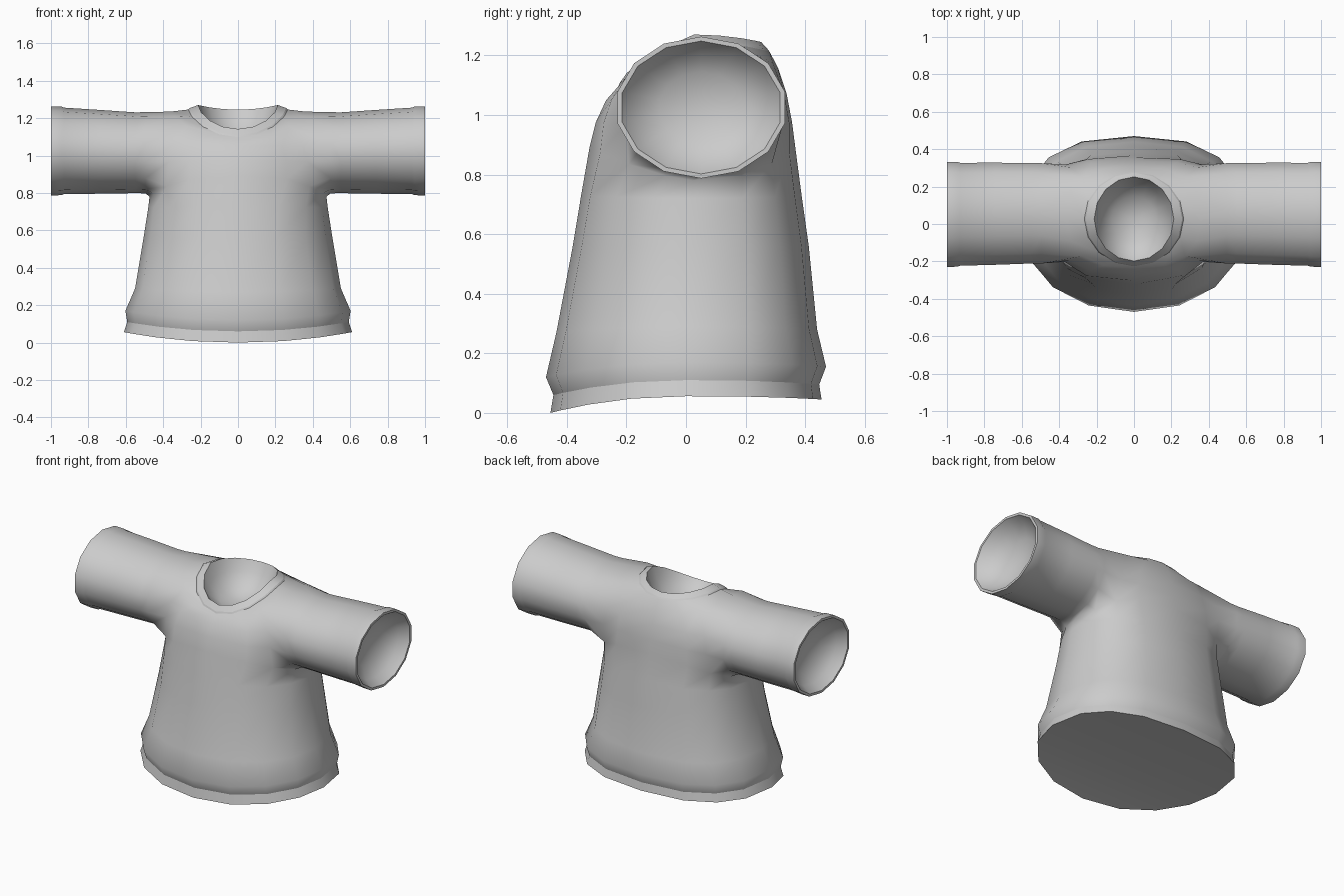
import bpy, bmesh, math

if "Cube" in bpy.data.objects:
    bpy.data.objects.remove(bpy.data.objects["Cube"])

N = 16      # sides round the body
M = 14      # sides round each sleeve

cloth = bpy.data.materials.new("grey_cloth")
cloth.diffuse_color = (0.6, 0.6, 0.6, 1)
cloth.use_nodes = True
cloth.node_tree.nodes["Principled BSDF"].inputs["Base Color"].default_value = cloth.diffuse_color

bm = bmesh.new()
sharp = []


def power(v, e):
    return math.copysign(abs(v) ** e, v)


def body_ring(rx, front, back, zf, zs, zb, ef=(1, 1), eb=(0.8, 0.8), dip=2.0):
    """Ring through a front, a side and a back height; starts at +x.
    ef and eb square off the front and back in x and y, dip rounds the front height."""
    ring = []
    for k in range(N):
        a = math.tau * k / N
        c, s = math.cos(a), math.sin(a)
        zend, (ex, ey), ez = (zb, eb, 2.0) if s > 0 else (zf, ef, dip)
        ring.append(bm.verts.new((rx * power(c, ex),
                                  (front + back) / 2 + (back - front) / 2 * power(s, ey),
                                  zs + (zend - zs) * abs(s) ** ez)))
    return ring


def sleeve_ring(side, x, cy, cz, ry, rz):
    """Ring across a sleeve, starting at its lower front."""
    ring = []
    wide = ry / math.cos(math.pi / M)
    for i in range(M):
        a = -math.pi / 2 + (i - 2) * math.tau / M
        ring.append(bm.verts.new((side * x, cy + wide * math.cos(a), cz + rz * math.sin(a))))
    return ring


def loft(a, b, skip=()):
    n = len(a)
    for i in range(n):
        if i not in skip:
            bm.faces.new((a[i], a[(i + 1) % n], b[(i + 1) % n], b[i]))


def cap(ring, point):
    c = bm.verts.new(point)
    for i in range(len(ring)):
        bm.faces.new((ring[i], ring[(i + 1) % len(ring)], c))


def strip_cap(ring):
    """Close a ring with strips running straight across in x."""
    h = N // 2
    for k in range(-h // 2, h // 2):
        quad = [ring[k % N], ring[(k + 1) % N], ring[(h - k - 1) % N], ring[(h - k) % N]]
        bm.faces.new(list(dict.fromkeys(quad)))


# Hem, body, shoulders, raised collar and neck hollow
ROUND = ((1, 1), (1, 1))
rows = [body_ring(*r) for r in [
    (0.61, -0.455, 0.455, 0.0, 0.056, 0.045, (0.95, 0.95)),
    (0.592, -0.445, 0.447, 0.06, 0.11, 0.095, (0.95, 0.95)),
    (0.602, -0.47, 0.47, 0.12, 0.17, 0.155, (0.95, 0.95)),
    (0.55, -0.435, 0.44, 0.27, 0.29, 0.28, (0.95, 0.95)),
    (0.505, -0.38, 0.412, 0.56, 0.56, 0.56, (0.95, 1)),
    (0.48, -0.352, 0.388, 0.73, 0.72, 0.73, (0.8, 1.1), (0.75, 0.8)),
    (0.473, -0.324, 0.367, 0.89, 0.78, 0.89, (0.62, 1.4), (0.65, 0.75)),
    (0.455, -0.303, 0.356, 0.975, 0.96, 0.975, (0.6, 1.05), (0.65, 0.35)),
    (0.43, -0.268, 0.338, 1.05, 1.07, 1.07, (0.62, 0.8), (0.65, 0.35)),
    (0.36, -0.238, 0.308, 1.08, 1.235, 1.16, (0.8, 0.8), (0.8, 0.7)),
    (0.266, -0.226, 0.28, 1.098, 1.246, 1.213, *ROUND, 1.4),
    (0.258, -0.222, 0.274, 1.108, 1.254, 1.221, *ROUND, 1.4),
    (0.213, -0.198, 0.252, 1.142, 1.27, 1.245, *ROUND, 1.25),
    (0.185, -0.165, 0.22, 1.105, 1.19, 1.18, *ROUND, 1.5),
    (0.12, -0.095, 0.15, 1.075, 1.10, 1.10, *ROUND),
]]
ARMS = (6, 9)
right_gap = {14, 15, 0, 1}
left_gap = {6, 7, 8, 9}
for r in range(len(rows) - 1):
    skip = right_gap | left_gap if ARMS[0] <= r < ARMS[1] else ()
    loft(rows[r], rows[r + 1], skip)
strip_cap(rows[0])
cap(rows[-1], (0, 0.03, 1.065))
sharp += [rows[0], rows[1], rows[10], rows[11], rows[12]]

# Sleeves grow out of the gaps in the body sides
for side in (1, -1):
    cols = [14, 15, 0, 1, 2] if side > 0 else [10, 9, 8, 7, 6]
    lo, hi = ARMS
    hole = ([rows[lo][c] for c in cols] +
            [rows[r][cols[-1]] for r in range(lo + 1, hi)] +
            [rows[hi][c] for c in reversed(cols)] +
            [rows[r][cols[0]] for r in range(hi - 1, lo, -1)])
    rings = [hole] + [sleeve_ring(side, *p) for p in [
        (0.495, 0.057, 1.015, 0.268, 0.217),
        (0.55, 0.057, 1.015, 0.268, 0.216),
        (0.74, 0.055, 1.02, 0.273, 0.224),
        (0.93, 0.052, 1.025, 0.275, 0.231),
        (0.945, 0.052, 1.025, 0.28, 0.237),
        (1.0, 0.051, 1.025, 0.281, 0.238),
        (1.0, 0.051, 1.025, 0.265, 0.223),
        (0.945, 0.051, 1.025, 0.225, 0.19),
        (0.895, 0.051, 1.025, 0.14, 0.12),
    ]]
    for a, b in zip(rings, rings[1:]):
        loft(a, b)
    cap(rings[-1], (side * 0.875, 0.051, 1.025))
    sharp += [rings[6], rings[7]]

# Smooth cloth with crisp hems
bmesh.ops.recalc_face_normals(bm, faces=bm.faces[:])
for f in bm.faces:
    f.smooth = True
for ring in sharp:
    for i in range(len(ring)):
        edge = bm.edges.get((ring[i], ring[(i + 1) % len(ring)]))
        if edge:
            edge.smooth = False

mesh = bpy.data.meshes.new("shirt")
bm.to_mesh(mesh)
bm.free()
mesh.materials.append(cloth)
shirt = bpy.data.objects.new("shirt", mesh)
bpy.context.collection.objects.link(shirt)
